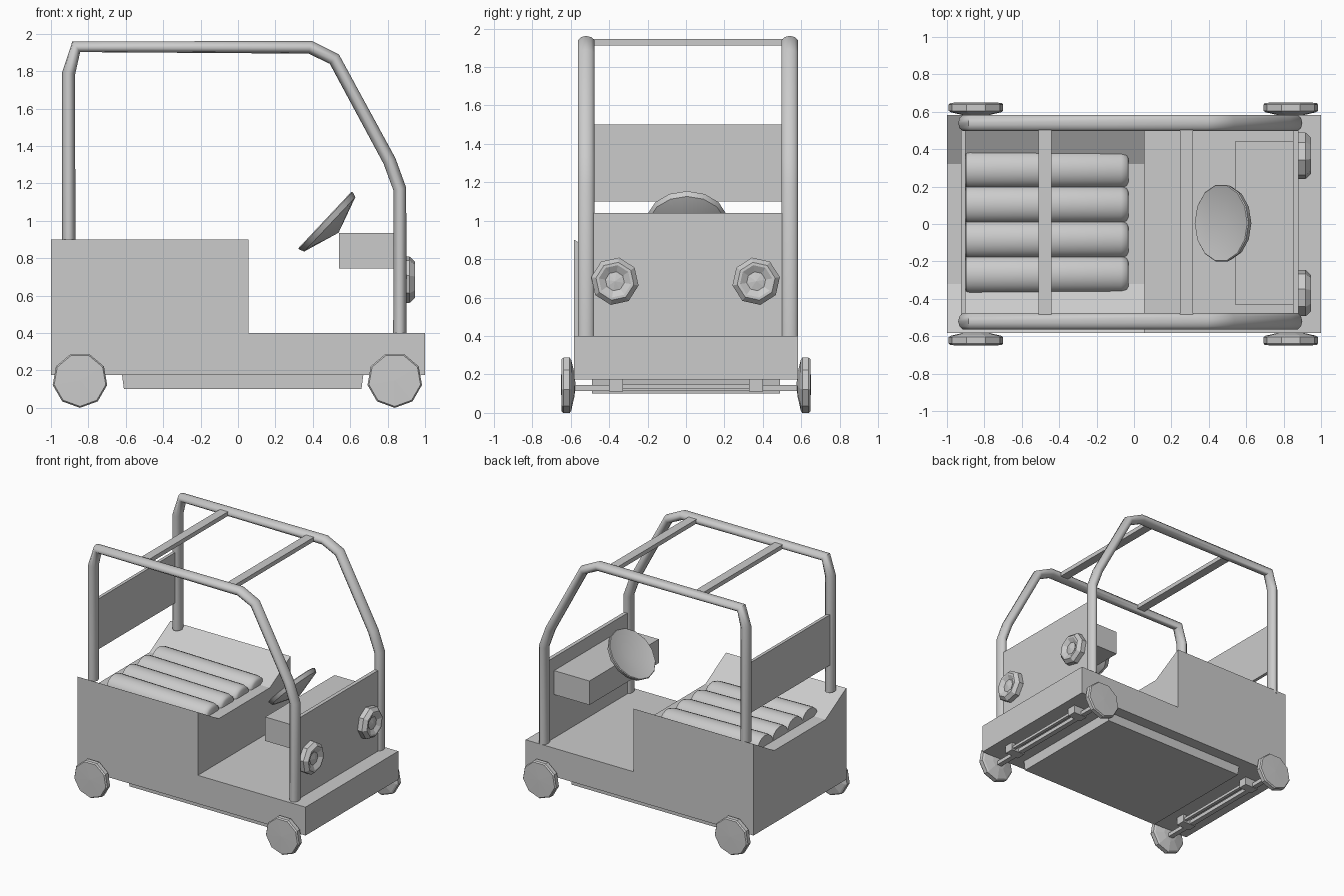
import bpy, bmesh
from math import sin, cos, pi, radians
from mathutils import Vector

if "Cube" in bpy.data.objects:
    bpy.data.objects.remove(bpy.data.objects["Cube"])


def finish(name, bm, smooth=None):
    bmesh.ops.recalc_face_normals(bm, faces=bm.faces)
    me = bpy.data.meshes.new(name)
    bm.to_mesh(me)
    bm.free()
    ob = bpy.data.objects.new(name, me)
    bpy.context.collection.objects.link(ob)
    if smooth:
        activate(ob)
        bpy.ops.object.shade_smooth_by_angle(angle=radians(smooth))
    return ob


def activate(ob):
    bpy.ops.object.select_all(action='DESELECT')
    ob.select_set(True)
    bpy.context.view_layer.objects.active = ob


def prism(name, points, extrude):
    bm = bmesh.new()
    face = bm.faces.new([bm.verts.new(p) for p in points])
    out = bmesh.ops.extrude_face_region(bm, geom=[face])
    moved = [g for g in out['geom'] if isinstance(g, bmesh.types.BMVert)]
    bmesh.ops.translate(bm, verts=moved, vec=extrude)
    return finish(name, bm)


def box(name, x, y, z):
    corners = [(x[0], y[0], z[0]), (x[1], y[0], z[0]), (x[1], y[1], z[0]), (x[0], y[1], z[0])]
    return prism(name, corners, (0, 0, z[1] - z[0]))


def lathe(name, profile, sides, centre, u, v, n, phase=0, smooth=None):
    """Revolve (radius, height) pairs about n; u and v span the disc."""
    c, u, v, n = map(Vector, (centre, u, v, n))
    bm = bmesh.new()
    rings = []
    for r, h in profile:
        count = sides if r else 1
        rings.append([bm.verts.new(c + n * h + r * (u * cos(phase + 2 * pi * i / sides)
                      + v * sin(phase + 2 * pi * i / sides))) for i in range(count)])
    for a, b in zip(rings, rings[1:]):
        for i in range(sides):
            quad = [a[i % len(a)], a[(i + 1) % sides % len(a)],
                    b[(i + 1) % sides % len(b)], b[i % len(b)]]
            bm.faces.new(list(dict.fromkeys(quad)))
    return finish(name, bm, smooth)


# Body: L-shaped side profile with a trough cut for the seat
outline = [(-1, .175), (1, .175), (1, .4), (.055, .4), (.055, .9), (-1, .9)]
body = prism("body", [(x, -.582, z) for x, z in outline], (0, 1.164, 0))
trough = [(-.32, .75), (.32, .75), (.6, .911), (.6, 1.1), (-.6, 1.1), (-.6, .911)]
cutter = prism("trough_cutter", [(-1.1, y, z) for y, z in trough], (1.3, 0, 0))
cut = body.modifiers.new("trough", 'BOOLEAN')
cut.operation, cut.object, cut.solver = 'DIFFERENCE', cutter, 'EXACT'
activate(body)
bpy.ops.object.modifier_apply(modifier=cut.name)
bpy.data.objects.remove(cutter)

# Padded seat rolls
for i in range(4):
    roll = lathe(f"seat_roll_{i + 1}",
                 [(0, -.9), (.095, -.9), (.1, -.88), (.1, -.07), (.09, -.04), (.07, -.03), (0, -.03)],
                 20, (0, 0, 0), (0, 1, 0), (0, 0, .85), (1, 0, 0), smooth=50)
    roll.location = (0, -.27 + .187 * i, .735)
    roll.rotation_euler.y = radians(1)

# Roll cage rails
path = [(-.905, .88), (-.905, 1.79), (-.865, 1.93), (.385, 1.928),
        (.515, 1.865), (.81, 1.32), (.865, 1.17), (.865, .4)]
for side, y in (("left", .54), ("right", -.52)):
    curve = bpy.data.curves.new(f"{side}_cage_rail", 'CURVE')
    curve.dimensions = '3D'
    curve.bevel_depth = .035
    curve.bevel_resolution = 3
    curve.use_fill_caps = True
    spline = curve.splines.new('POLY')
    spline.points.add(len(path) - 1)
    for p, (x, z) in zip(spline.points, path):
        p.co = (x, 0, z, 1)
    rail = bpy.data.objects.new(f"{side}_cage_rail", curve)
    bpy.context.collection.objects.link(rail)
    rail.location.y = y
    rail.scale.y = 1.3
    activate(rail)
    bpy.ops.object.convert(target='MESH')
    bpy.ops.object.shade_smooth_by_angle(angle=radians(50))

# Roof bars, backrest, front panel and dashboard
inner = (-.49, .51)
box("rear_roof_bar", (-.51, -.44), inner, (1.912, 1.945))
box("front_roof_bar", (.245, .315), inner, (1.912, 1.945))
box("backrest", (-.925, -.9), inner, (1.1, 1.5))
box("front_panel", (.85, .88), inner, (.39, 1.04))
box("dashboard", (.54, .86), (-.43, .44), (.745, .935))

# Dished steering wheel with a tapered back
lathe("steering_wheel", [(0, -.045), (.205, 0), (.21, -.005), (.2, -.035), (0, -.1)], 14,
      (.465, .005, 1.005), (.685, 0, .728), (0, 1, 0), (-.728, 0, .685), smooth=35)

# Faceted headlights
for side, y, turn in (("left", .365, 1), ("right", -.37, -1)):
    lathe(f"{side}_headlight",
          [(0, .87), (.125, .87), (.125, .918), (.1, .945), (.085, .945), (.05, .925), (0, .935)],
          8, (0, y, .685), (0, turn, 0), (0, 0, 1), (1, 0, 0), phase=radians(10))

# Underfloor tray
tray = [(-.62, .176), (.67, .176), (.66, .1), (-.61, .1)]
prism("underfloor_tray", [(x, -.49, z) for x, z in tray], (0, .98, 0))

# Axles and wheels
for end, x in (("rear", -.845), ("front", .838)):
    box(f"{end}_axle", (x - .02, x + .02), (-.58, .58), (.115, .145))
    box(f"{end}_tie_rod", (x + .05, x + .075), (-.33, .33), (.125, .147))
    for side, s in (("left", 1), ("right", -1)):
        box(f"{end}_{side}_spring_mount", (x - .035, x + .085),
            (s * .365 - .037, s * .365 + .037), (.112, .18))
        lathe(f"{end}_{side}_wheel",
              [(0, .575), (.06, .58), (.135, .597), (.148, .605), (.148, .638), (.14, .648), (0, .65)],
              9, (x, 0, .148), (1, 0, 0), (0, 0, 1), (0, s, 0), phase=-pi / 2)
